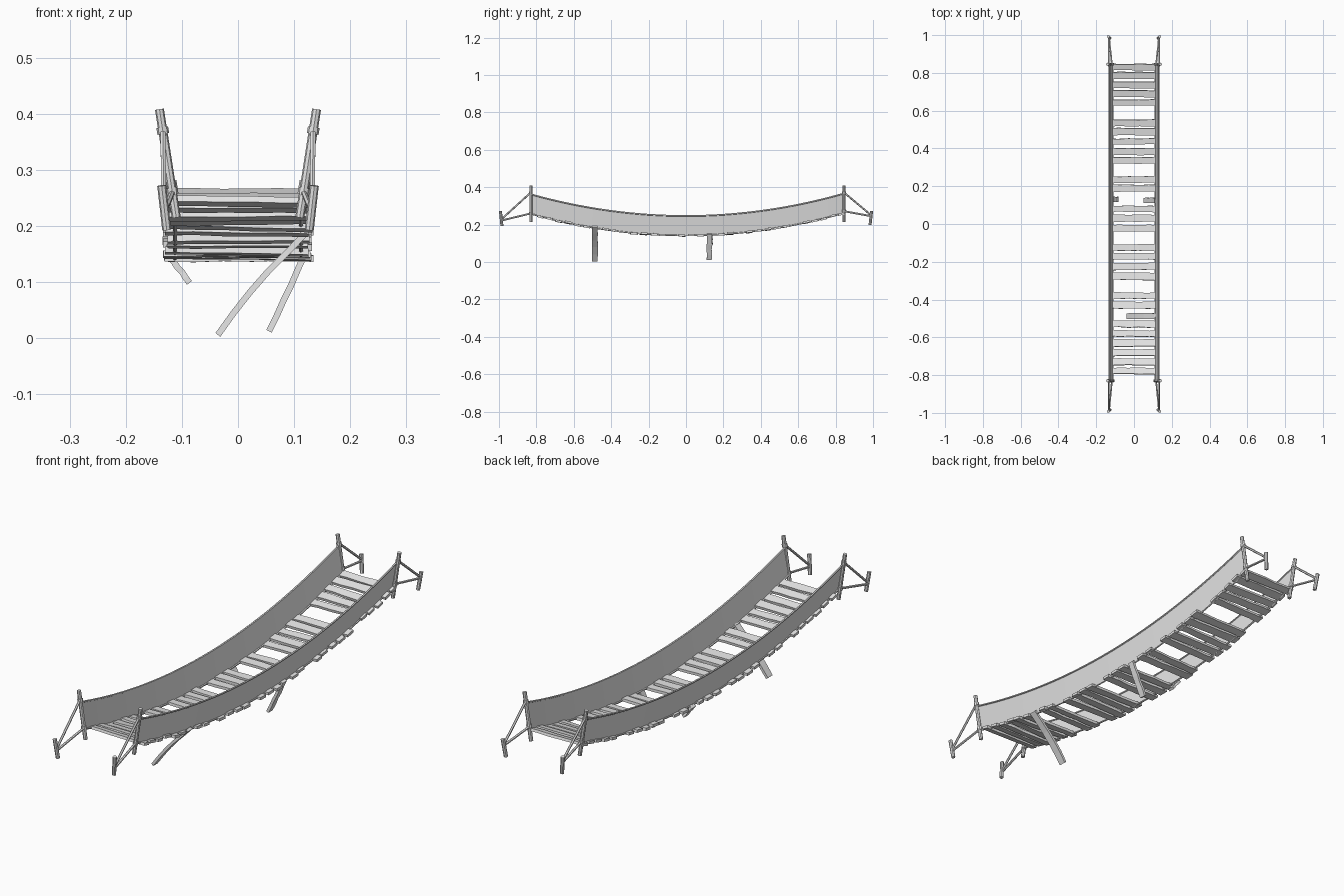
import bpy, bmesh, math, random
from mathutils import Vector

if "Cube" in bpy.data.objects:
    bpy.data.objects.remove(bpy.data.objects["Cube"])

random.seed(4)
mat = bpy.data.materials.new("weathered grey")
mat.diffuse_color = (0.8, 0.8, 0.8, 1)
mat.use_nodes = True
mat.node_tree.nodes["Principled BSDF"].inputs["Base Color"].default_value = mat.diffuse_color


def sag(y):
    """Height of the lower hand rope along the bridge."""
    return 0.142 + 0.168 * y * y


def finish(name, bm, smooth=False):
    bmesh.ops.recalc_face_normals(bm, faces=bm.faces)
    me = bpy.data.meshes.new(name)
    bm.to_mesh(me)
    bm.free()
    me.materials.append(mat)
    for p in me.polygons:
        p.use_smooth = smooth
    ob = bpy.data.objects.new(name, me)
    bpy.context.collection.objects.link(ob)
    return ob


def sweep(bm, rings):
    """Skin a closed solid over equally sized rings of points."""
    vs = [[bm.verts.new(p) for p in r] for r in rings]
    n = len(vs[0])
    for a, b in zip(vs, vs[1:]):
        for i in range(n):
            bm.faces.new((a[i], a[(i + 1) % n], b[(i + 1) % n], b[i]))
    bm.faces.new(vs[0])
    bm.faces.new(vs[-1])


def tube(name, pts, r, sides=8):
    pts = [Vector(p) for p in pts]
    rings = []
    for i, p in enumerate(pts):
        d = (pts[min(i + 1, len(pts) - 1)] - pts[max(i - 1, 0)]).normalized()
        u = d.cross(Vector((1, 0, 0))).normalized()
        v = d.cross(u)
        rings.append([p + r * (math.cos(t) * u + math.sin(t) * v)
                      for t in (2 * math.pi * k / sides for k in range(sides))])
    bm = bmesh.new()
    sweep(bm, rings)
    return finish(name, bm)


def plank(name, start, end, width, thick=0.011, tilt=0.0, wobble=0.0015, bow=0.0):
    """Board between two points, its width lying along y and its edges uneven."""
    a, b = Vector(start), Vector(end)
    d = (b - a).normalized()
    w = Vector((0, math.cos(tilt), math.sin(tilt)))
    n = d.cross(w).normalized()
    rings = []
    for i in range(6):
        t = i / 5
        c = a.lerp(b, t) + n * (bow * math.sin(math.pi * t) + random.uniform(-wobble, wobble) * 0.6)
        h = width / 2 + random.uniform(-wobble, wobble)
        c += w * random.uniform(-wobble, wobble) * 0.7
        rings.append([c + w * sx * h + n * sz * thick / 2
                      for sx, sz in ((-1, -1), (1, -1), (1, 1), (-1, 1))])
    bm = bmesh.new()
    sweep(bm, rings)
    return finish(name, bm)


Y0, Y1, STEPS = -0.83, 0.845, 32
ys = [Y0 + (Y1 - Y0) * i / STEPS for i in range(STEPS + 1)]
H, XB, XT = 0.105, 0.112, 0.131   # side net height, lower and upper x

for s, side in ((-1, "left"), (1, "right")):
    # leaning side net with a rope along each edge
    bm = bmesh.new()
    rows = [(bm.verts.new((s * XB, y, sag(y))), bm.verts.new((s * XT, y, sag(y) + H))) for y in ys]
    for a, b in zip(rows, rows[1:]):
        bm.faces.new((a[0], b[0], b[1], a[1]))
    finish(side + "_side_net", bm, True)
    tube(side + "_lower_rope", [(s * XB, y, sag(y)) for y in ys], 0.004, 6)
    tube(side + "_upper_rope", [(s * XT, y, sag(y) + H) for y in ys], 0.004, 6)

    # posts, ground stakes and stay ropes at both ends
    for y, sy, end, lift in ((Y0, -1, "front", 0.0), (Y1, 1, "back", 0.012)):
        tag = side + "_" + end
        tube(tag + "_post", [(s * 0.110, y, 0.215), (s * 0.140, y, 0.408)], 0.008)
        tube(tag + "_stake", [(s * 0.127, sy * 0.984, 0.193 + lift / 2),
                              (s * 0.136, sy * 0.992, 0.272)], 0.008)
        zs = 0.228 + lift * 2
        tube(tag + "_upper_stay", [(s * 0.132, sy * 0.988, zs), (s * 0.134, y, 0.372)], 0.005, 6)
        tube(tag + "_lower_stay", [(s * 0.132, sy * 0.988, zs - 0.006),
                                   (s * 0.117, y, 0.260 + lift)], 0.005, 6)
        # rope loops tied around the post
        for z in (0.262 + lift, 0.370):
            x = 0.110 + 0.03 * (z - 0.215) / 0.193
            tube(tag + "_loop", [(s * (x - 0.001), y, z - 0.006),
                                 (s * (x + 0.001), y, z + 0.006)], 0.0105)

# walkway planks, with gaps where boards are missing
deck = [0.832, 0.785, 0.737, 0.69, 0.643, 0.535, 0.488, 0.437, 0.383, 0.338,
        0.235, 0.19, 0.08, 0.03, -0.022, -0.125, -0.172, -0.225, -0.277,
        -0.38, -0.43, -0.53, -0.58, -0.63, -0.68, -0.73, -0.778]
for y in deck:
    z = sag(y) + 0.001
    j = [random.uniform(-0.003, 0.003) for _ in range(2)]
    e = [random.uniform(0.122, 0.135) for _ in range(2)]
    plank("deck_plank", (-e[0], y + j[0] / 2, z + j[0]), (e[1], y + j[1] / 2, z + j[1]),
          random.uniform(0.032, 0.038), tilt=math.atan(0.336 * y))

# snapped planks hanging from the lower ropes
plank("long_broken_plank", (0.122, -0.488, 0.188), (-0.036, -0.488, 0.006), 0.030, bow=-0.006)
plank("right_broken_plank", (0.120, 0.125, 0.150), (0.056, 0.125, 0.012), 0.027)
plank("left_broken_plank", (-0.122, 0.130, 0.145), (-0.086, 0.130, 0.099), 0.027)
